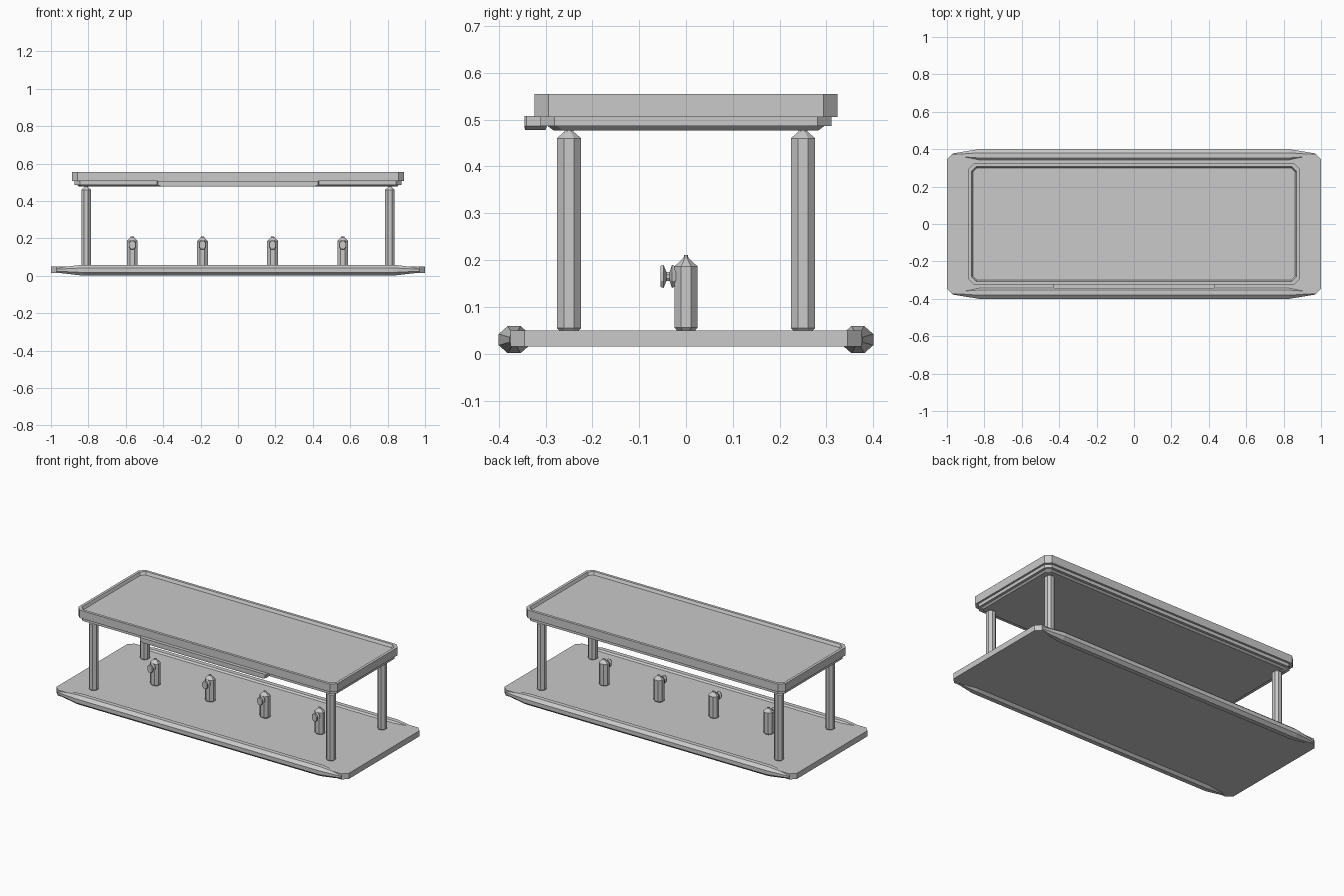
import bpy, math

if "Cube" in bpy.data.objects:
    bpy.data.objects.remove(bpy.data.objects["Cube"])

grey = bpy.data.materials.new("light_grey")
grey.diffuse_color = (0.588, 0.588, 0.588, 1)
grey.use_nodes = True
grey.node_tree.nodes["Principled BSDF"].inputs["Base Color"].default_value = grey.diffuse_color


def loft(name, rings):
    """Join rings of points in order and close both ends."""
    n = len(rings[0])
    verts = [p for r in rings for p in r]
    faces = [(k * n + i, k * n + (i + 1) % n, (k + 1) * n + (i + 1) % n, (k + 1) * n + i)
             for k in range(len(rings) - 1) for i in range(n)]
    faces += [tuple(reversed(range(n))), tuple(range((len(rings) - 1) * n, len(rings) * n))]
    me = bpy.data.meshes.new(name)
    me.from_pydata(verts, [], faces)
    me.materials.append(grey)
    ob = bpy.data.objects.new(name, me)
    bpy.context.collection.objects.link(ob)
    return ob


def plate(hx, hy, c, z, cy=0.0):
    """Rectangle ring with cut corners."""
    pts = [(hx, -hy + c), (hx, hy - c), (hx - c, hy), (-hx + c, hy),
           (-hx, hy - c), (-hx, -hy + c), (-hx + c, -hy), (hx - c, -hy)]
    return [(x, y + cy, z) for x, y in pts]


def octagon(cx, cy, rx, ry, z):
    """Eight-sided ring around a vertical axis, flats on the axes."""
    k = 1 / math.cos(math.pi / 8)
    return [(cx + rx * k * math.cos(a), cy + ry * k * math.sin(a), z)
            for a in [(i + .5) * math.pi / 4 for i in range(8)]]


# base slab
loft("base_slab", [plate(1.0, .375, .03, .015), plate(1.0, .375, .03, .05)])

# long rounded kerbs along the front and back, tapered at the ends
for label, s in (("front", -1), ("back", 1)):
    rings = []
    for x, ry, rz in ((-.97, .010, .013), (-.83, .033, .029), (.83, .033, .029), (.97, .010, .013)):
        rings.append([(x, s * .367 + u, .030 + v)
                      for u, v, _ in octagon(0, 0, ry, rz, 0)])
    loft(label + "_kerb", rings)

# roof pillars with pointed caps
for sx in (-1, 1):
    for sy in (-1, 1):
        loft("pillar", [octagon(sx * .812, sy * .25, r, r, z) for r, z in
                        ((.020, .048), (.026, .055), (.026, .460), (.010, .474), (.008, .480))])

# lower roof layer, stepped in underneath
loft("roof_underlayer", [plate(.850, .283, .02, .477), plate(.860, .295, .02, .486),
                         plate(.875, .311, .03, .486), plate(.875, .311, .03, .508)])

# upper roof tray with a raised rim
loft("roof_tray", [plate(.887, .324, .03, .506), plate(.887, .324, .03, .555),
                   plate(.870, .307, .025, .555), plate(.862, .299, .022, .538)])

# sign board hanging on the front of the roof
loft("front_sign", [plate(.415, .022, .004, .478, -.322), plate(.432, .024, .004, .486, -.321),
                    plate(.432, .024, .004, .508, -.321)])

# row of pumps, each with a nozzle holder facing the front
for x in (-.565, -.19, .185, .56):
    loft("pump_body", [octagon(x, 0, rx, ry, z) for rx, ry, z in
                       ((.022, .018, .048), (.029, .025, .056), (.029, .025, .186),
                        (.010, .005, .205), (.008, .004, .211))])
    rings = []
    for y, r in ((-.012, .016), (-.030, .025), (-.035, .010), (-.042, .010), (-.048, .025), (-.055, .022)):
        rings.append([(x + u, y, .165 + v) for u, v, _ in octagon(0, 0, r * .75, r, 0)][::-1])
    loft("pump_nozzle", rings)
